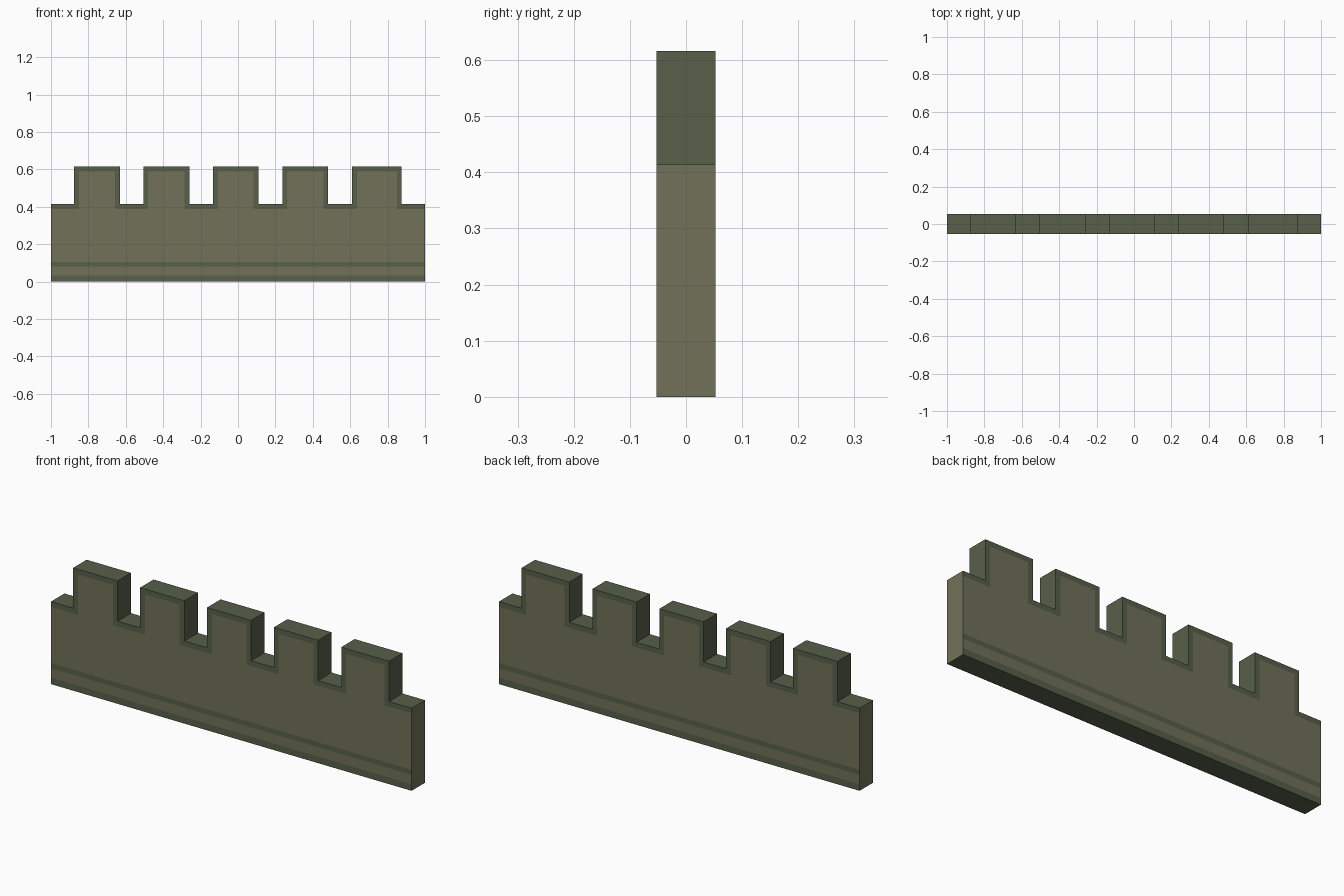
import bpy, bmesh

if "Cube" in bpy.data.objects:
    bpy.data.objects.remove(bpy.data.objects["Cube"])

D = 0.053            # half thickness
LOW, TOP = 0.414, 0.616
T = 0.026            # painted trim width
BANDS = [0.0, 0.033, 0.08, 0.105]
MERLONS = [(-0.877, -0.631), (-0.506, -0.26), (-0.134, 0.11),
           (0.237, 0.482), (0.61, 0.875)]


def material(name, rgb):
    m = bpy.data.materials.new(name)
    m.diffuse_color = (*rgb, 1)
    m.use_nodes = True
    m.node_tree.nodes["Principled BSDF"].inputs["Base Color"].default_value = m.diffuse_color
    return m


def skyline(t):
    """Battlement outline, inset by t."""
    pts = [(-1, LOW - t)]
    for a, b in MERLONS:
        pts += [(a + t, LOW - t), (a + t, TOP - t), (b - t, TOP - t), (b - t, LOW - t)]
    return pts + [(1, LOW - t)]


STONE, TRIM = 0, 1
bm = bmesh.new()


def face(verts, mat):
    bm.faces.new(verts).material_index = mat


def row(pts):
    """Front and back vertices along an x-z line."""
    return [[bm.verts.new((x, y, z)) for x, z in pts] for y in (-D, D)]


def strip(a, b, mat):
    for i in range(len(a) - 1):
        face([a[i], a[i + 1], b[i + 1], b[i]], mat)


outer, inner = row(skyline(0)), row(skyline(T))
bands = [row([(-1, z), (1, z)]) for z in BANDS]

# Front and back: base bands, wall field, battlement trim
for s in (0, 1):
    for k, mat in enumerate((TRIM, STONE, TRIM)):
        strip(bands[k][s], bands[k + 1][s], mat)
    face(bands[3][s] + inner[s][::-1], STONE)
    strip(inner[s], outer[s], TRIM)

# Top of battlements and underside
strip(outer[0], outer[1], TRIM)
strip(bands[0][0], bands[0][1], TRIM)

# Plain end faces
levels = bands + [inner, outer]
for e in (0, -1):
    for lo, hi in zip(levels, levels[1:]):
        face([lo[0][e], lo[1][e], hi[1][e], hi[0][e]], STONE)

bmesh.ops.recalc_face_normals(bm, faces=bm.faces[:])
mesh = bpy.data.meshes.new("battlement_wall")
bm.to_mesh(mesh)
bm.free()
mesh.materials.append(material("stone", (0.165, 0.165, 0.1)))
mesh.materials.append(material("trim", (0.095, 0.115, 0.068)))
bpy.context.collection.objects.link(bpy.data.objects.new("battlement_wall", mesh))
